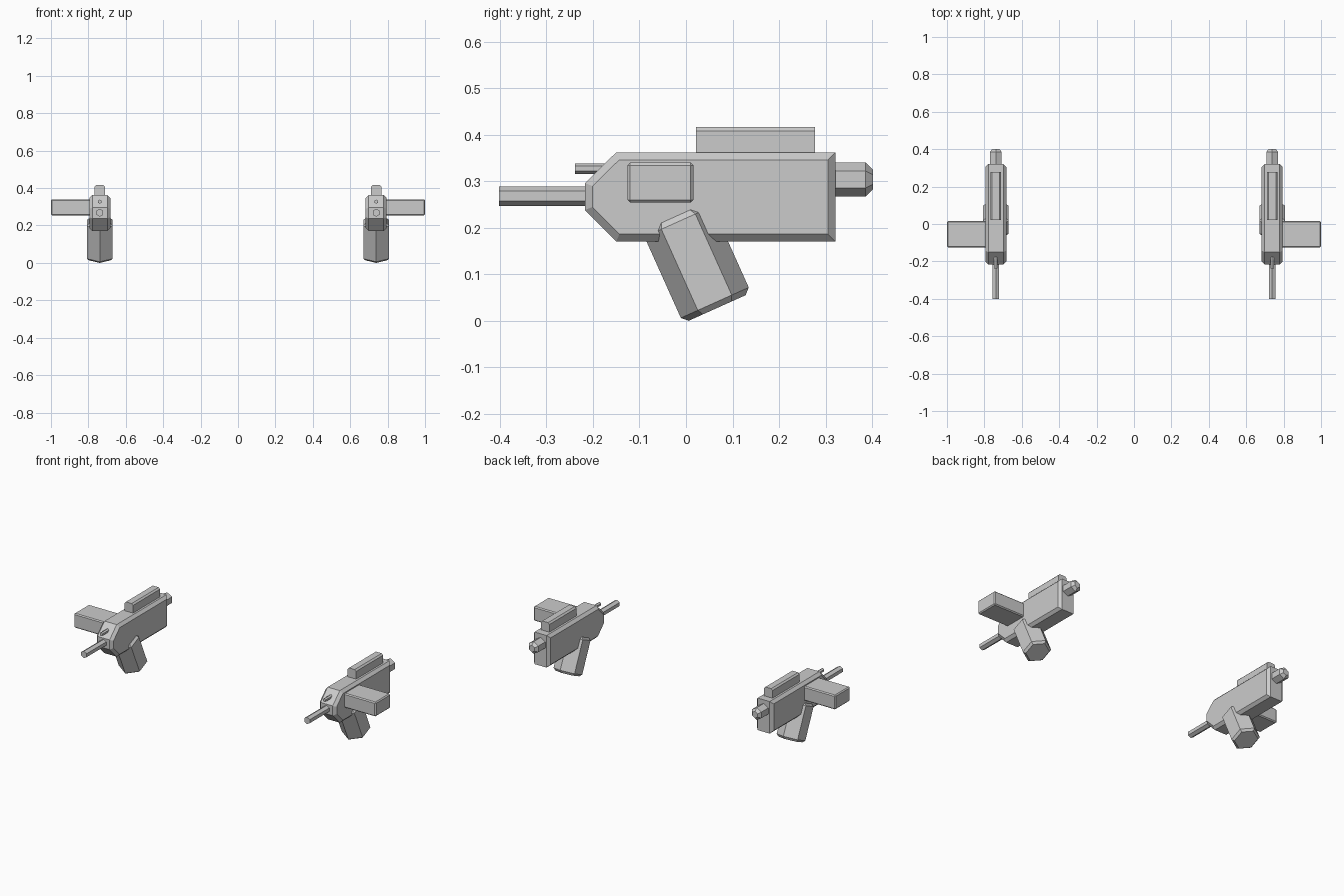
import bpy, bmesh
from math import cos, sin, pi, radians
from mathutils import Vector

if "Cube" in bpy.data.objects:
    bpy.data.objects.remove(bpy.data.objects["Cube"])

CX = 0.739  # centre of the right-hand blaster; the other is mirrored


def finish(name, bm):
    bmesh.ops.recalc_face_normals(bm, faces=bm.faces)
    mesh = bpy.data.meshes.new(name)
    bm.to_mesh(mesh)
    bm.free()
    ob = bpy.data.objects.new(name, mesh)
    bpy.context.collection.objects.link(ob)
    ob.modifiers.new("Mirror", 'MIRROR').use_bisect_axis[0] = False
    return ob


def prism(name, profile, x0, x1):
    """Side profile (y, z) extruded along x."""
    bm = bmesh.new()
    face = bm.faces.new([bm.verts.new((x0, y, z)) for y, z in profile])
    ext = bmesh.ops.extrude_face_region(bm, geom=[face], use_keep_orig=True)
    for v in ext["geom"]:
        if isinstance(v, bmesh.types.BMVert):
            v.co.x = x1
    bmesh.ops.recalc_face_normals(bm, faces=bm.faces)
    return bm


def chamfer(bm, amount, keep):
    edges = [e for e in bm.edges if keep(e.verts[0].co, e.verts[1].co)]
    bmesh.ops.bevel(bm, geom=edges, offset=amount, segments=1,
                    affect='EDGES', offset_type='OFFSET')


def hex_rod(name, base, angle, stations):
    """Six-sided rod in the yz plane; stations are (distance, radius)."""
    axis = Vector((0, cos(angle), sin(angle)))
    up = Vector((0, -sin(angle), cos(angle)))
    side = Vector((1, 0, 0))
    base = Vector((CX, *base))
    bm = bmesh.new()
    rings = []
    for d, r in stations:
        rings.append([bm.verts.new(base + axis * d
                      + r * (cos(i * pi / 3) * up + sin(i * pi / 3) * side))
                      for i in range(6)])
    for a, b in zip(rings, rings[1:]):
        for i in range(6):
            j = (i + 1) % 6
            bm.faces.new((a[i], a[j], b[j], b[i]))
    bm.faces.new(rings[0])
    bm.faces.new(rings[-1])
    return finish(name, bm)


def rect(y0, y1, z0, z1):
    return [(y0, z0), (y1, z0), (y1, z1), (y0, z1)]


# Receiver: pointed nose, chamfered around both side faces
body = prism("receiver", [(-0.217, 0.238), (-0.15, 0.17), (0.321, 0.17),
                          (0.321, 0.362), (-0.15, 0.362), (-0.217, 0.296)],
             CX - 0.056, CX + 0.056)
chamfer(body, 0.016, lambda a, b: abs(a.x - b.x) < 1e-4)
finish("receiver", body)

# Top rail, with its long upper edges chamfered
rail = prism("top_rail", rect(0.022, 0.277, 0.35, 0.417), CX - 0.028, CX + 0.028)
chamfer(rail, 0.009, lambda a, b: abs(a.x - b.x) < 1e-4 and min(a.z, b.z) > 0.4)
finish("top_rail", rail)

# Side magazine, all edges lightly chamfered
mag = prism("side_magazine", rect(-0.126, 0.016, 0.254, 0.34), CX + 0.04, 1.0)
chamfer(mag, 0.006, lambda a, b: max(a.x, b.x) > 0.9)
finish("side_magazine", mag)

# Barrels and rear cap along y
hex_rod("barrel", (-0.402, 0.268), 0, [(0, 0.021), (0.22, 0.021)])
hex_rod("upper_barrel", (-0.239, 0.327), 0, [(0, 0.011), (0.09, 0.011)])
hex_rod("rear_cap", (0.30, 0.3035), 0, [(0, 0.0365), (0.086, 0.0365), (0.102, 0.0205)])

# Raked grip with chamfered ends
hex_rod("grip", (0.067, 0.0275), radians(90 + 24.2),
        [(0, 0.067), (0.0125, 0.08), (0.2035, 0.08), (0.216, 0.067)])
